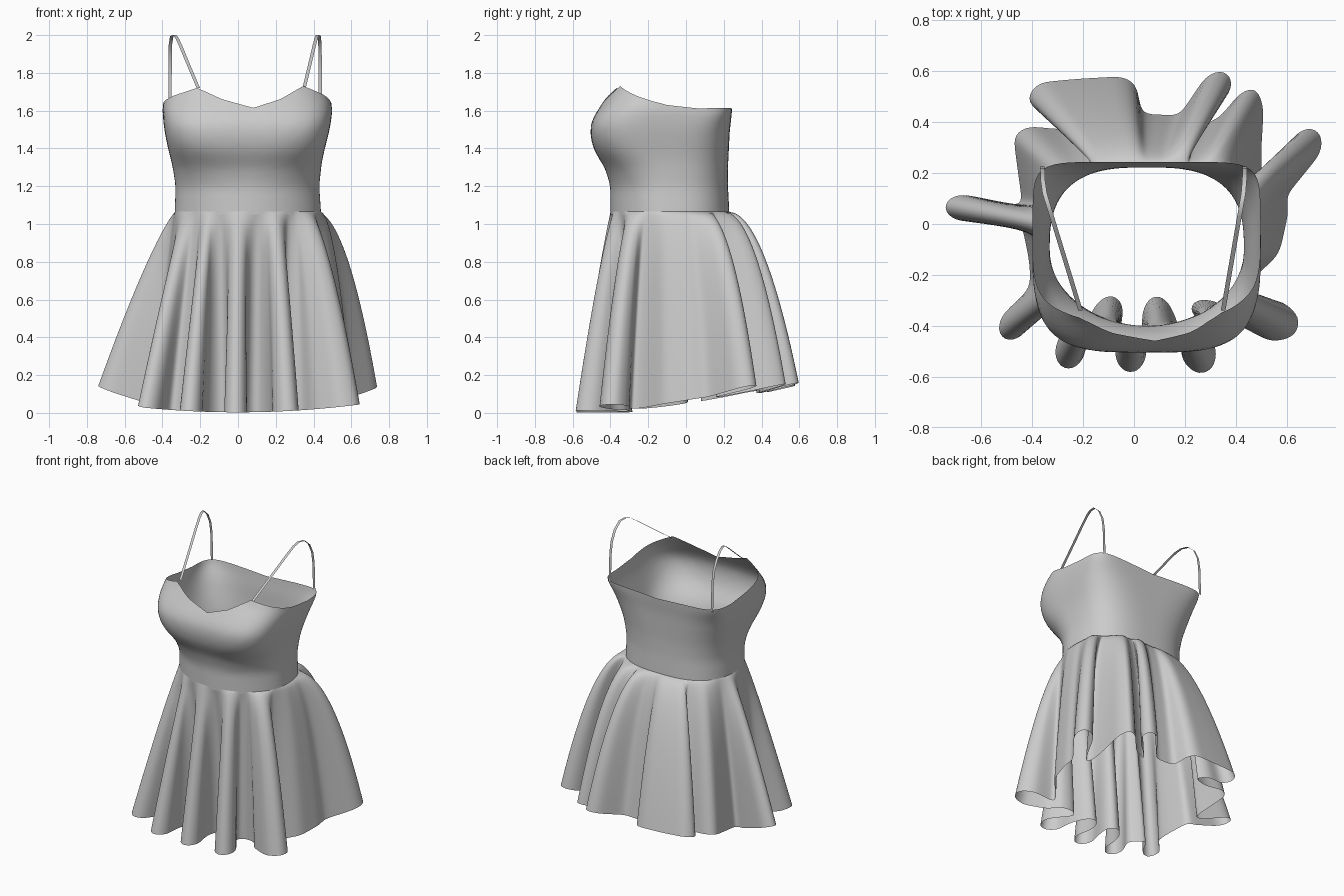
import bpy
from math import sin, cos, atan2, pi, tau, degrees
from mathutils import Vector

cube = bpy.data.objects.get("Cube")
if cube:
    bpy.data.objects.remove(cube, do_unlink=True)

# Single plain cloth colour
cloth = bpy.data.materials.new("grey_cloth")
cloth.use_nodes = True
GREY = (0.6, 0.6, 0.6, 1)
cloth.diffuse_color = GREY
cloth.node_tree.nodes["Principled BSDF"].inputs["Base Color"].default_value = GREY

CENTRE = Vector((0.05, -0.1))


def lerp_table(table, t):
    """Linear lookup in rows of (key, value, ...)."""
    if t <= table[0][0]:
        return table[0][1:]
    for a, b in zip(table, table[1:]):
        if t <= b[0]:
            f = (t - a[0]) / (b[0] - a[0])
            return [p + (q - p) * f for p, q in zip(a[1:], b[1:])]
    return table[-1][1:]


def sheet(name, rows, closed=True):
    """Smooth cloth surface through rows of points."""
    n = len(rows[0])
    verts = [p for row in rows for p in row]
    faces = []
    for r in range(len(rows) - 1):
        for i in range(n if closed else n - 1):
            j = (i + 1) % n
            faces.append((r * n + i, r * n + j, (r + 1) * n + j, (r + 1) * n + i))
    mesh = bpy.data.meshes.new(name)
    mesh.from_pydata(verts, [], faces)
    mesh.materials.append(cloth)
    mesh.polygons.foreach_set("use_smooth", [True] * len(mesh.polygons))
    ob = bpy.data.objects.new(name, mesh)
    bpy.context.collection.objects.link(ob)


# Torso: height, left x, right x, front y, back y, front and back squareness
TORSO = [
    (1.05, -.335, .44, -.40, .23, 1.95, 2.7),
    (1.20, -.33, .43, -.40, .222, 2.05, 2.8),
    (1.30, -.345, .44, -.43, .222, 2.4, 3),
    (1.36, -.36, .45, -.47, .225, 2.9, 3.2),
    (1.42, -.375, .465, -.497, .228, 3.4, 3.5),
    (1.50, -.39, .485, -.508, .232, 3.7, 4.2),
    (1.56, -.397, .495, -.494, .24, 3.6, 5.5),
    (1.62, -.40, .50, -.455, .245, 3.3, 8),
    (1.72, -.38, .47, -.395, .25, 2.6, 8),
]
# Neckline: angle in degrees, height
NECK = [(-180, 1.63), (-160, 1.66), (-135, 1.72), (-112, 1.66), (-85, 1.615),
        (-62, 1.66), (-40, 1.73), (-20, 1.675), (-10, 1.65), (0, 1.63), (20, 1.612),
        (40, 1.615), (90, 1.595), (140, 1.615), (160, 1.612), (180, 1.63)]


def torso_point(angle, z):
    low, high = lerp_table(TORSO, z - .02), lerp_table(TORSO, z + .02)
    xl, xr, yf, yb, nf, nb = [(p + q) / 2 for p, q in zip(low, high)]
    c, s = cos(angle), sin(angle)
    a = xr - CENTRE.x if c > 0 else CENTRE.x - xl
    b, n = (yb - CENTRE.y, nb) if s > 0 else (CENTRE.y - yf, nf)
    r = (abs(c / a) ** n + abs(s / b) ** n) ** (-1 / n)
    return Vector((CENTRE.x + r * c, CENTRE.y + r * s, z))


# Bodice
ROWS, COLS = 24, 144
bodice = []
for r in range(ROWS + 1):
    row = []
    for i in range(COLS):
        angle = -pi + tau * i / COLS
        top = lerp_table(NECK, degrees(angle))[0]
        row.append(torso_point(angle, 1.05 + (top - 1.05) * r / ROWS))
    bodice.append(row)
sheet("bodice", bodice)

# Hem, anticlockwise: folds as (root x, root y, tip x, tip y, half width), bends as (x, y)
HEM_FRONT = [
    (-.01, -.39, -.015, -.585, .068), (.04, -.31), (.09, -.27), (.14, -.31),
    (.22, -.40, .28, -.585, .075), (.21, -.33), (.25, -.29), (.35, -.31),
    (.40, -.34, .645, -.405, .085),
]
HEM_RIGHT_TO_BACK = [
    (.46, -.22), (.57, -.12), (.61, .06), (.56, .12, .715, .37, .065),
    (.50, .17), (.50, .3), (.51, .46), (.48, .54), (.42, .52), (.33, .41),
    (.20, .40, .37, .59, .06),
    (.12, .43), (.03, .43), (.01, .55), (-.04, .58), (-.22, .57), (-.38, .555),
    (-.425, .49), (-.37, .43), (-.25, .45), (-.17, .40), (-.28, .37),
]
HEM_LEFT = [
    (-.42, .385), (-.475, .35), (-.455, .2), (-.44, .04, -.745, .07, .055), (-.41, -.15),
    (-.38, -.27, -.515, -.45, .06), (-.22, -.38, -.27, -.57, .065),
    (-.15, -.31), (-.09, -.27), (-.04, -.31),
]


def hem_corners():
    for item in HEM_FRONT + HEM_RIGHT_TO_BACK + HEM_LEFT:
        if len(item) == 2:
            yield Vector(item)
            continue
        root, tip, w = Vector(item[:2]), Vector(item[2:4]), item[4]
        d = (tip - root).normalized()
        p = Vector((-d.y, d.x))
        yield root - p * w * .55
        yield tip - d * w - p * w
        yield tip - p * w * .45
        yield tip + p * w * .45
        yield tip - d * w + p * w
        yield root + p * w * .55


def resample(points, count):
    """Evenly spaced points along a closed polyline."""
    loop = points + points[:1]
    keys, total = [], 0
    for a, b in zip(loop, loop[1:] + loop[-1:]):
        keys.append((total, a.x, a.y))
        total += (b - a).length
    return [Vector(lerp_table(keys, total * i / count)) for i in range(count)]


def smooth(values, radius, passes):
    """Moving average around a closed loop."""
    n = len(values)
    for _ in range(passes):
        sums = list(values)
        for k in range(1, radius + 1):
            sums = [t + values[i - k] + values[(i + k) % n] for i, t in enumerate(sums)]
        values = [t / (2 * radius + 1) for t in sums]
    return values


# Skirt: gathered at the waist and falling into deep folds
COUNT, DROP = 480, 26
hem = smooth(resample(list(hem_corners()), COUNT), 1, 4)
drift, previous = [], -pi / 2
for i, p in enumerate(hem):
    a = atan2(p.y - CENTRE.y, p.x - CENTRE.x)
    previous += (a - previous + pi) % tau - pi
    drift.append(previous - tau * i / COUNT)
waist_angles = [d + tau * i / COUNT for i, d in enumerate(smooth(drift, 15, 3))]

skirt = []
for r in range(DROP + 1):
    s = (r / DROP) ** 1.5
    row = []
    for p, a in zip(hem, waist_angles):
        top = torso_point(a, 1.065)
        flare = s ** (.70 - .15 * cos(a) - .16 * sin(a))
        low = .003 + .1 * p.x ** 2 + .17 * max(0, p.y + .3) ** 1.5 + .2 * max(0, -p.x - .5)
        xy = top.xy.lerp(p, flare)
        row.append((xy.x, xy.y, top.z + (low - top.z) * s))
    skirt.append(row)
sheet("skirt", skirt)

# Shoulder straps: flat ribbons, path as (y, z)
STRAP = [(-.34, 1.72), (-.18, 1.835), (-.03, 1.945), (.03, 1.985), (.07, 2.0), (.12, 1.995),
         (.17, 1.95), (.205, 1.88), (.218, 1.8), (.222, 1.7), (.225, 1.605)]
for name, x_front, x_back in (("right_strap", -.21, -.36), ("left_strap", .35, .435)):
    ribbon = []
    for y, z in STRAP:
        u = (y + .34) / .565
        x = x_front + (x_back - x_front) * min(1.15 * u, .85 + .15 * u)
        ribbon.append([(x - .009, y, z), (x + .009, y, z)])
    sheet(name, ribbon, closed=False)
